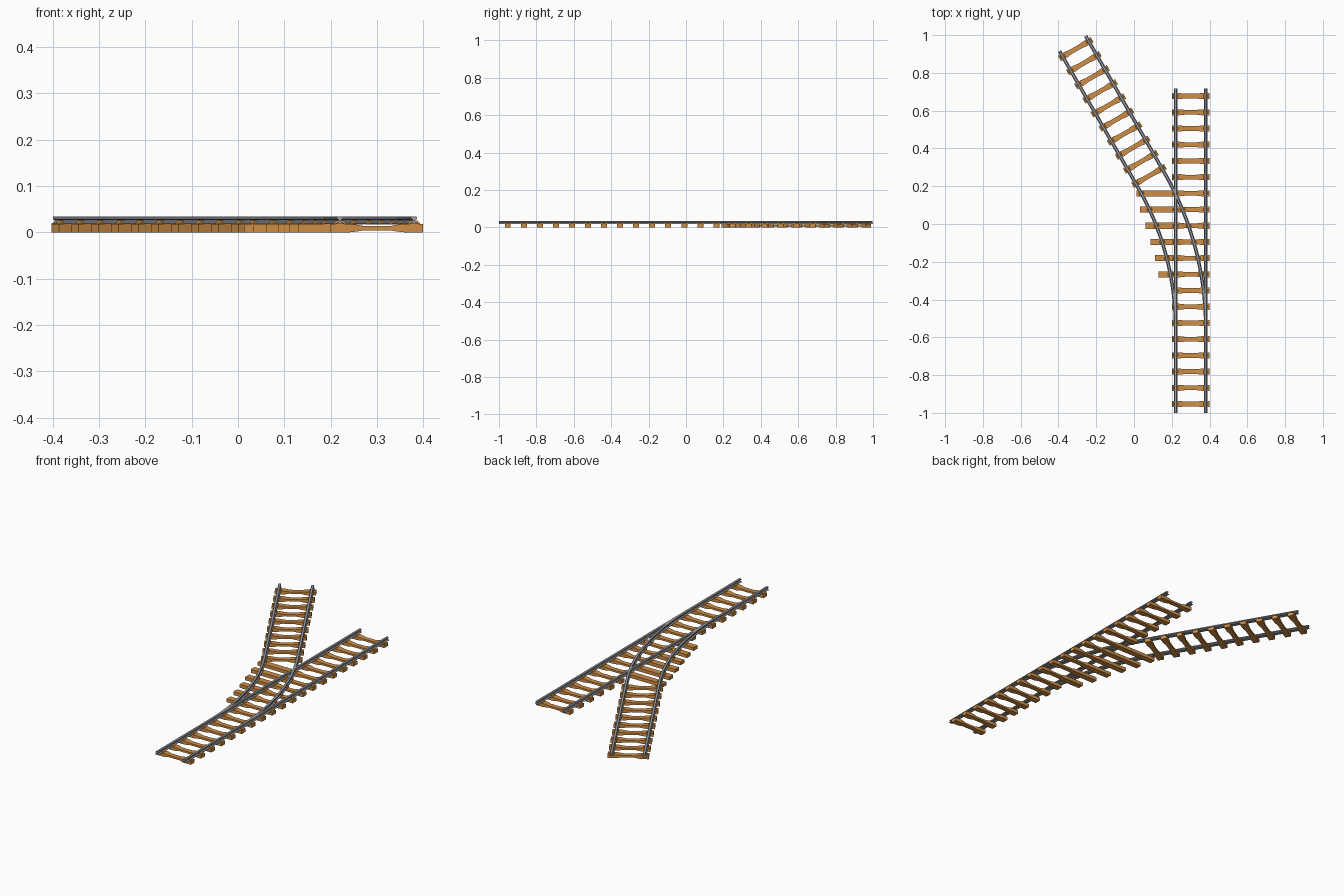
import bpy, bmesh, math
from mathutils import Vector, Matrix

if "Cube" in bpy.data.objects:
    bpy.data.objects.remove(bpy.data.objects["Cube"])

def material(name, col):
    m = bpy.data.materials.new(name)
    m.diffuse_color = (*col, 1)
    m.use_nodes = True
    m.node_tree.nodes["Principled BSDF"].inputs["Base Color"].default_value = m.diffuse_color
    return m

WOOD = material("wood", (0.62, 0.27, 0.06))
STEEL = material("steel", (0.33, 0.35, 0.38))

def loft(name, rings, mat):
    """Skin a list of closed rings and cap both ends."""
    bm = bmesh.new()
    vs = [[bm.verts.new(p) for p in r] for r in rings]
    n = len(vs[0])
    for a, b in zip(vs, vs[1:]):
        for i in range(n):
            bm.faces.new((a[i], a[(i + 1) % n], b[(i + 1) % n], b[i]))
    bm.faces.new(vs[0])
    bm.faces.new(vs[-1])
    bmesh.ops.recalc_face_normals(bm, faces=bm.faces)
    me = bpy.data.meshes.new(name)
    bm.to_mesh(me)
    bm.free()
    ob = bpy.data.objects.new(name, me)
    bpy.context.collection.objects.link(ob)
    me.materials.append(mat)
    return ob

def box_ring(x, w, z0, z1):
    return [(x, -w, z0), (x, w, z0), (x, w, z1), (x, -w, z1)]

def sleeper(name, x, y, angle=0, left=-0.1):
    full, waist = (0.016, 0, 0.018), (0.0125, 0.004, 0.014)
    stations = [(left, full), (-0.06, full), (-0.045, (0.0145, 0.0015, 0.0165)),
                (-0.03, waist), (0.03, waist), (0.045, (0.0145, 0.0015, 0.0165)),
                (0.06, full), (0.1, full)]
    ob = loft(name, [box_ring(sx, *s) for sx, s in stations], WOOD)
    ob.location = (x, y, 0)
    ob.rotation_euler.z = angle

def chair(name, x, y, angle):
    ob = loft(name, [box_ring(-0.013, 0.009, 0.017, 0.020), box_ring(-0.007, 0.009, 0.017, 0.026),
                     box_ring(0.007, 0.009, 0.017, 0.026), box_ring(0.013, 0.009, 0.017, 0.020)], WOOD)
    ob.location = (x, y, 0)
    ob.rotation_euler.z = angle

# Rail cross-section: foot, web, head
HALF = [(0.0095, 0.0175), (0.0095, 0.0195), (0.0028, 0.0220), (0.0028, 0.0270),
        (0.0065, 0.0285), (0.0065, 0.0330), (0.0050, 0.0345)]
PROFILE = HALF + [(-u, z) for u, z in reversed(HALF)]

def rail(name, path, offset):
    """path: list of (x, y, heading), heading measured left from +y."""
    rings = []
    for x, y, a in path:
        c, s = math.cos(a), math.sin(a)
        rings.append([(x + (u + offset) * c, y + (u + offset) * s, z) for u, z in PROFILE])
    ob = loft(name, rings, STEEL)
    ob.data.shade_smooth()
    ob.data.set_sharp_from_angle(angle=math.radians(20))

CX, GAUGE, PITCH, TURN = 0.30, 0.08, 0.0858, math.radians(30)
R, Y0 = 1.57, -0.55
END = Vector((-0.325, 0.955))
BACK = Vector((math.sin(TURN), -math.cos(TURN)))

# Main and diverging rails
straight = [(CX, -1.0, 0), (CX, 0.718, 0)]
branch = []
for i in range(17):
    a = TURN * i / 16
    branch.append((CX - R * (1 - math.cos(a)), Y0 + R * math.sin(a), a))
branch.append((END.x, END.y, TURN))
for side, off in (("left", -GAUGE), ("right", GAUGE)):
    rail("main_rail_" + side, straight, off)
    rail("branch_rail_" + side, branch, off)

# Main sleepers, lengthened under the turnout
long_left = {8: 0.13, 9: 0.11, 10: 0.088, 11: 0.06, 12: 0.033, 13: 0.013}
for i in range(20):
    y = -0.953 + PITCH * i
    sleeper("main_sleeper", CX, y, 0, long_left.get(i, CX - 0.1) - CX)
    for off in (-GAUGE, GAUGE):
        chair("main_chair", CX + off, y, 0)
    if i in long_left:
        a = math.asin((y - Y0) / R)
        for off in (-GAUGE, GAUGE):
            chair("turnout_chair", CX - R * (1 - math.cos(a)) + off / math.cos(a), y, a)

# Branch sleepers
for i in range(10):
    p = END + BACK * (0.033 + 0.0862 * i)
    sleeper("branch_sleeper", p.x, p.y, TURN)
    for off in (-GAUGE, GAUGE):
        chair("branch_chair", p.x + off * math.cos(TURN), p.y + off * math.sin(TURN), TURN)
